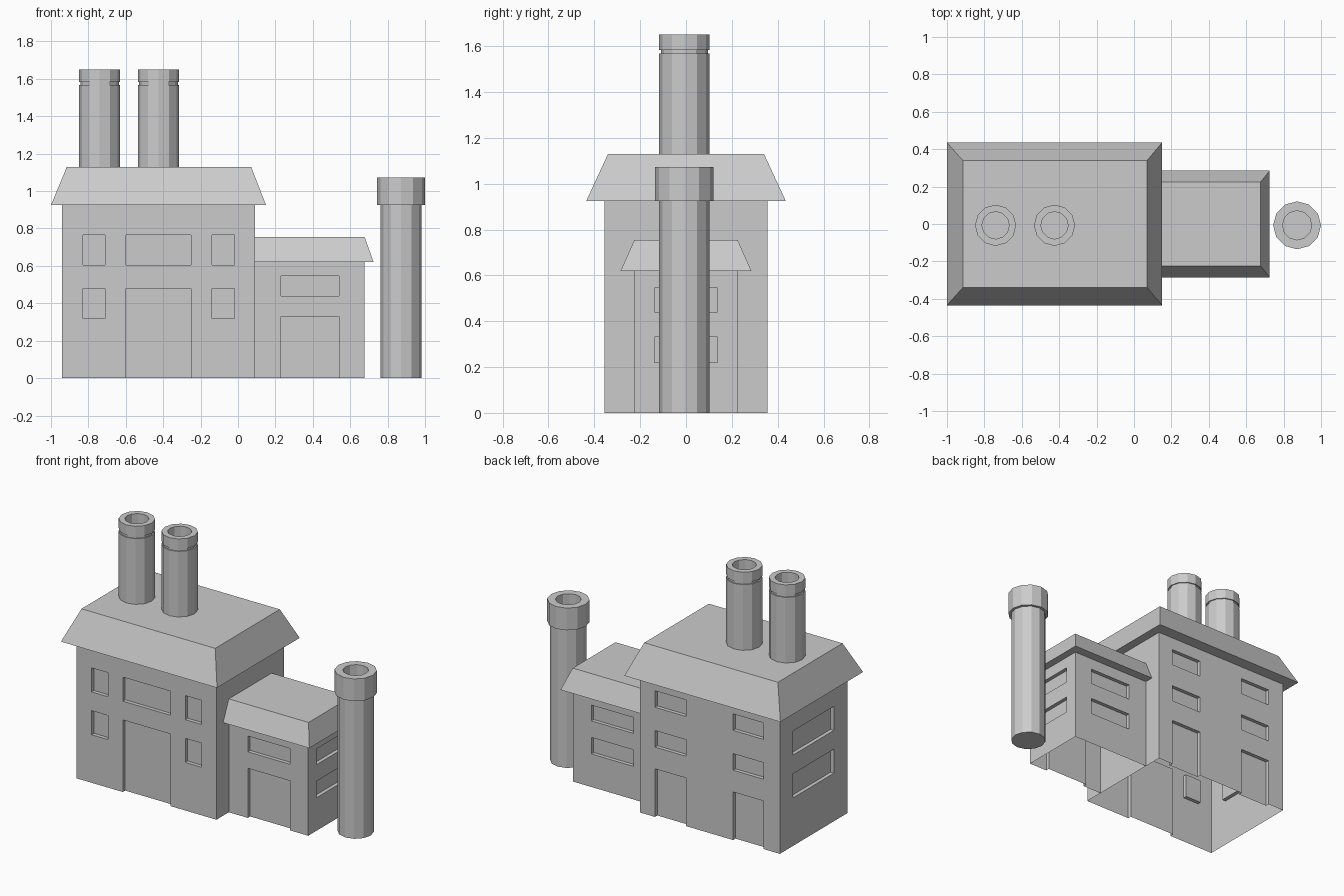
import bpy, bmesh
from math import sin, cos, pi

if "Cube" in bpy.data.objects:
    bpy.data.objects.remove(bpy.data.objects["Cube"])

D = 0.025  # recess depth of windows and doors


def link(name, bm):
    bmesh.ops.recalc_face_normals(bm, faces=bm.faces)
    me = bpy.data.meshes.new(name)
    bm.to_mesh(me)
    bm.free()
    ob = bpy.data.objects.new(name, me)
    bpy.context.collection.objects.link(ob)
    return ob


def loft(bm, rings, cap_start=True, cap_end=True):
    loops = [[bm.verts.new(p) for p in r] for r in rings]
    n = len(loops[0])
    for a, b in zip(loops, loops[1:]):
        for i in range(n):
            j = (i + 1) % n
            bm.faces.new((a[i], a[j], b[j], b[i]))
    if cap_start:
        bm.faces.new(loops[0][::-1])
    if cap_end:
        bm.faces.new(loops[-1])


def rect(x0, x1, y, z):
    return [(x0, -y, z), (x1, -y, z), (x1, y, z), (x0, y, z)]


def box(bm, x0, x1, y0, y1, z0, z1):
    loft(bm, [[(x0, y0, z), (x1, y0, z), (x1, y1, z), (x0, y1, z)] for z in (z0, z1)])


def building(name, rings, recesses, hidden_x=None):
    bm = bmesh.new()
    loft(bm, rings)
    ob = link(name, bm)
    x0, x1, wall_y = rings[0][0][0], rings[0][1][0], rings[0][2][1]
    # one cutter holding every window and door recess
    bm = bmesh.new()
    for side, a, b, z0, z1 in recesses:
        lo = -0.1 if z0 == 0 else z0
        if side == "front":
            box(bm, a, b, -wall_y - D, -wall_y + D, lo, z1)
        elif side == "back":
            box(bm, a, b, wall_y - D, wall_y + D, lo, z1)
        elif side == "left":
            box(bm, x0 - D, x0 + D, a, b, lo, z1)
        else:
            box(bm, x1 - D, x1 + D, a, b, lo, z1)
    cutter = link(name + "_cutter", bm)
    cutter.hide_render = True
    mod = ob.modifiers.new("recesses", "BOOLEAN")
    mod.operation, mod.solver, mod.object = "DIFFERENCE", "EXACT", cutter
    dg = bpy.context.evaluated_depsgraph_get()
    me = bpy.data.meshes.new_from_object(ob.evaluated_get(dg))
    ob.modifiers.clear()
    ob.data = me
    bpy.data.objects.remove(cutter)
    # open the underside and the face hidden against a neighbour
    bm = bmesh.new()
    bm.from_mesh(me)
    gone = [f for f in bm.faces if all(abs(v.co.z) < 1e-4 for v in f.verts)
            or (hidden_x is not None and all(abs(v.co.x - hidden_x) < 1e-4 for v in f.verts))]
    bmesh.ops.delete(bm, geom=gone, context="FACES")
    bm.to_mesh(me)
    bm.free()


def stack(name, x, y, profile, closed_base):
    bm = bmesh.new()
    rings = [[(x + r * cos(i * pi / 6), y + r * sin(i * pi / 6), z) for i in range(12)]
             for r, z in profile]
    loft(bm, rings, closed_base, True)
    link(name, bm)


# main hall: walls, overhanging eaves and sloped roof
low, high = (0.32, 0.48), (0.605, 0.765)
main = [("front", -0.60, -0.25, 0, 0.48), ("front", -0.60, -0.25, *high)]
for z in (low, high):
    main += [("front", -0.83, -0.71, *z), ("front", -0.14, -0.02, *z),
             ("left", -0.215, 0.215, *z)]
for a, b in ((-0.82, -0.595), (-0.25, -0.02)):
    main += [("back", a, b, *z) for z in ((0, 0.32), (0.465, 0.575), (0.73, 0.84))]
building("main_hall", [rect(-0.94, 0.09, 0.355, 0), rect(-0.94, 0.09, 0.355, 0.925),
                       rect(-1.0, 0.15, 0.435, 0.925), rect(-0.915, 0.07, 0.34, 1.13)], main)

# side annex
annex = [("front", 0.23, 0.54, 0, 0.33), ("front", 0.23, 0.54, 0.44, 0.545)]
for z in ((0.22, 0.33), (0.44, 0.545)):
    annex += [("back", 0.23, 0.54, *z), ("right", -0.138, 0.138, *z)]
building("annex", [rect(0.09, 0.675, 0.225, 0), rect(0.09, 0.675, 0.225, 0.62),
                   rect(0.09, 0.725, 0.285, 0.62), rect(0.09, 0.677, 0.225, 0.755)],
         annex, hidden_x=0.09)

# roof chimneys with a groove under the rim and a hollow top
for name, x in (("left_chimney", -0.74), ("right_chimney", -0.425)):
    stack(name, x, -0.007, [(0.11, 1.13), (0.11, 1.567), (0.103, 1.567), (0.103, 1.582),
                            (0.11, 1.582), (0.11, 1.65), (0.073, 1.65), (0.073, 1.5)], False)

# free-standing smokestack with a wider collar
stack("smokestack", 0.872, -0.007, [(0.11, 0), (0.11, 0.925), (0.128, 0.925), (0.128, 1.073),
                                    (0.078, 1.073), (0.078, 0.92)], True)
